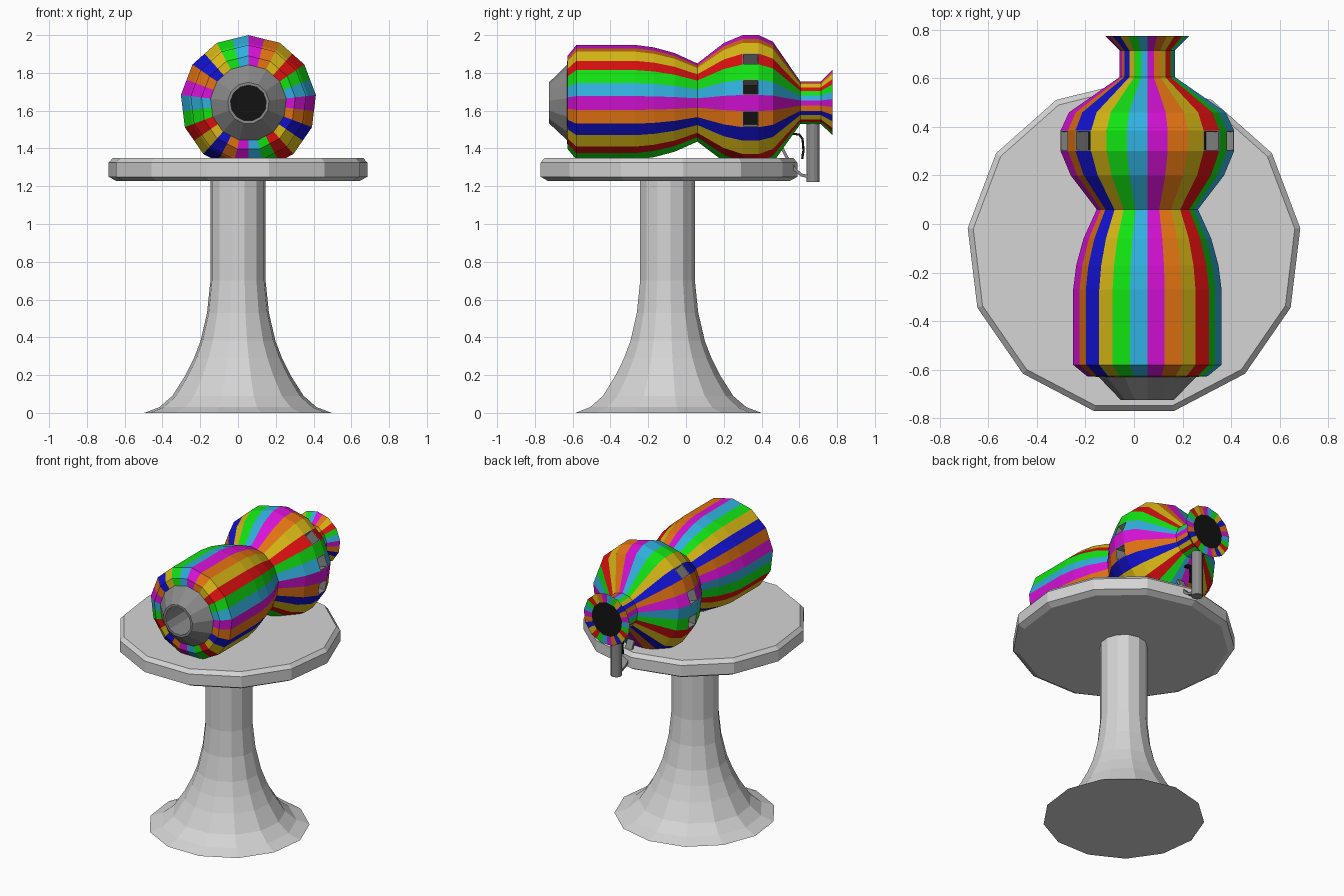
import bpy, bmesh, math
from mathutils import Vector

if "Cube" in bpy.data.objects:
    bpy.data.objects.remove(bpy.data.objects["Cube"])

SIDES = 13
CX, CZ = 0.055, 1.64        # axis of the striped body

# ---- materials (linear colours)
COLS = {
    "magenta": (.68, .006, .68), "orange": (.75, .17, .006), "yellow": (.70, .49, .008),
    "red": (.72, .005, .005), "green": (.006, .76, .006), "cyan": (.03, .43, .72),
    "blue": (.006, .006, .62), "light_grey": (.66, .66, .66),
    "mid_grey": (.26, .26, .26), "black": (.006, .006, .006),
}
MATS = {}
for n, c in COLS.items():
    MATS[n] = bpy.data.materials.new(n)
    MATS[n].diffuse_color = (*c, 1)


def finish(name, bm, mats):
    me = bpy.data.meshes.new(name)
    bm.to_mesh(me)
    bm.free()
    for m in mats:
        me.materials.append(MATS[m])
    ob = bpy.data.objects.new(name, me)
    bpy.context.collection.objects.link(ob)
    return ob


def lathe(profile, place, split=1, cap_start=True, cap_end=True):
    """Revolve (radius, along) points into a 13-sided shell; split=2 halves each side.
    Returns bm, faces[segment][sector], start cap, end cap."""
    bm = bmesh.new()
    n = SIDES * split
    rings = []
    for r, t in profile:
        ring = []
        for k in range(n):
            rr = r * math.cos(math.pi / SIDES) if k % split else r
            a = 2 * math.pi * k / n
            ring.append(bm.verts.new(place(rr * math.sin(a), rr * math.cos(a), t)))
        rings.append(ring)
    faces = [[bm.faces.new((p[k], p[(k + 1) % n], q[(k + 1) % n], q[k])) for k in range(n)]
             for p, q in zip(rings, rings[1:])]
    start = bm.faces.new(rings[0]) if cap_start else None
    end = bm.faces.new(rings[-1]) if cap_end else None
    bmesh.ops.recalc_face_normals(bm, faces=bm.faces)
    return bm, faces, start, end


def upright(cx, cy):
    return lambda u, v, t: Vector((cx + u, cy + v, t))


def lying(u, v, t):
    return Vector((CX + u, t, CZ + v))


# ---- pedestal table
bm, *_ = lathe([(.5, 0), (.42, .03), (.35, .09), (.28, .2), (.235, .29), (.2, .38),
                (.165, .53), (.147, .7), (.147, 1.24)], upright(0, -.1))
finish("pedestal_column", bm, ["light_grey"])
bm, *_ = lathe([(.65, 1.228), (.69, 1.25), (.69, 1.325), (.667, 1.35)], upright(0, -.1))
finish("table_top", bm, ["light_grey"])

# ---- striped body, stripes run clockwise from the top
STRIPES = ("magenta orange yellow red green cyan magenta orange blue yellow red green cyan "
           "magenta orange blue yellow red green cyan magenta orange blue yellow green cyan").split()
names = list(COLS)
profile = [(.2, -.63), (.25, -.627), (.308, -.58), (.308, -.27), (.295, -.17), (.265, -.06),
           (.21, .06), (.318, .2), (.36, .3), (.36, .385), (.325, .46), (.115, .605),
           (.115, .715), (.175, .775), (.115, .775)]
bm, faces, _, back = lathe(profile, lying, split=2, cap_start=False)
for seg in faces:
    for k, f in enumerate(seg):
        f.material_index = names.index(STRIPES[k])
back.material_index = names.index("black")

# vents: framed square recesses on three stripes of each flank of the rear bulge
for k in (3, 5, 7, 18, 20, 22):
    hole = faces[8][k]
    for thick, depth in ((.007, 0), (.001, -.075)):
        res = bmesh.ops.inset_individual(bm, faces=[hole], thickness=thick, depth=depth)
        for f in res["faces"]:
            f.material_index = names.index("mid_grey")
    hole.material_index = names.index("black")
finish("striped_body", bm, names)

# ---- muzzle with deep bore
bm, _, _, bore = lathe([(.203, -.629), (.11, -.725), (.095, -.725), (.095, -.45)],
                       lying, cap_start=False)
bore.material_index = 1
finish("muzzle", bm, ["mid_grey", "black"])

# ---- grip post under the neck
bm, *_ = lathe([(.036, 1.222), (.036, 1.56)], upright(CX, .672))
finish("grip_post", bm, ["mid_grey"])


# ---- trigger guard and trigger: bent strips
def strip(name, path, width, thick, mat):
    bm = bmesh.new()
    pairs = [[bm.verts.new((CX + s * width / 2, y, z)) for s in (-1, 1)] for y, z in path]
    for p, q in zip(pairs, pairs[1:]):
        bm.faces.new((p[0], p[1], q[1], q[0]))
    ob = finish(name, bm, [mat])
    mod = ob.modifiers.new("thickness", "SOLIDIFY")
    mod.thickness = thick
    mod.offset = 0


strip("trigger_guard", [(.5, 1.42), (.535, 1.35), (.575, 1.29), (.61, 1.26), (.65, 1.25)],
      .05, .016, "mid_grey")
strip("trigger", [(.55, 1.48), (.6, 1.473), (.617, 1.45), (.622, 1.39), (.615, 1.345)],
      .03, .012, "black")

for m in bpy.data.materials:
    if m.users and not m.is_grease_pencil:
        m.use_nodes = True
        m.node_tree.nodes["Principled BSDF"].inputs["Base Color"].default_value = m.diffuse_color
